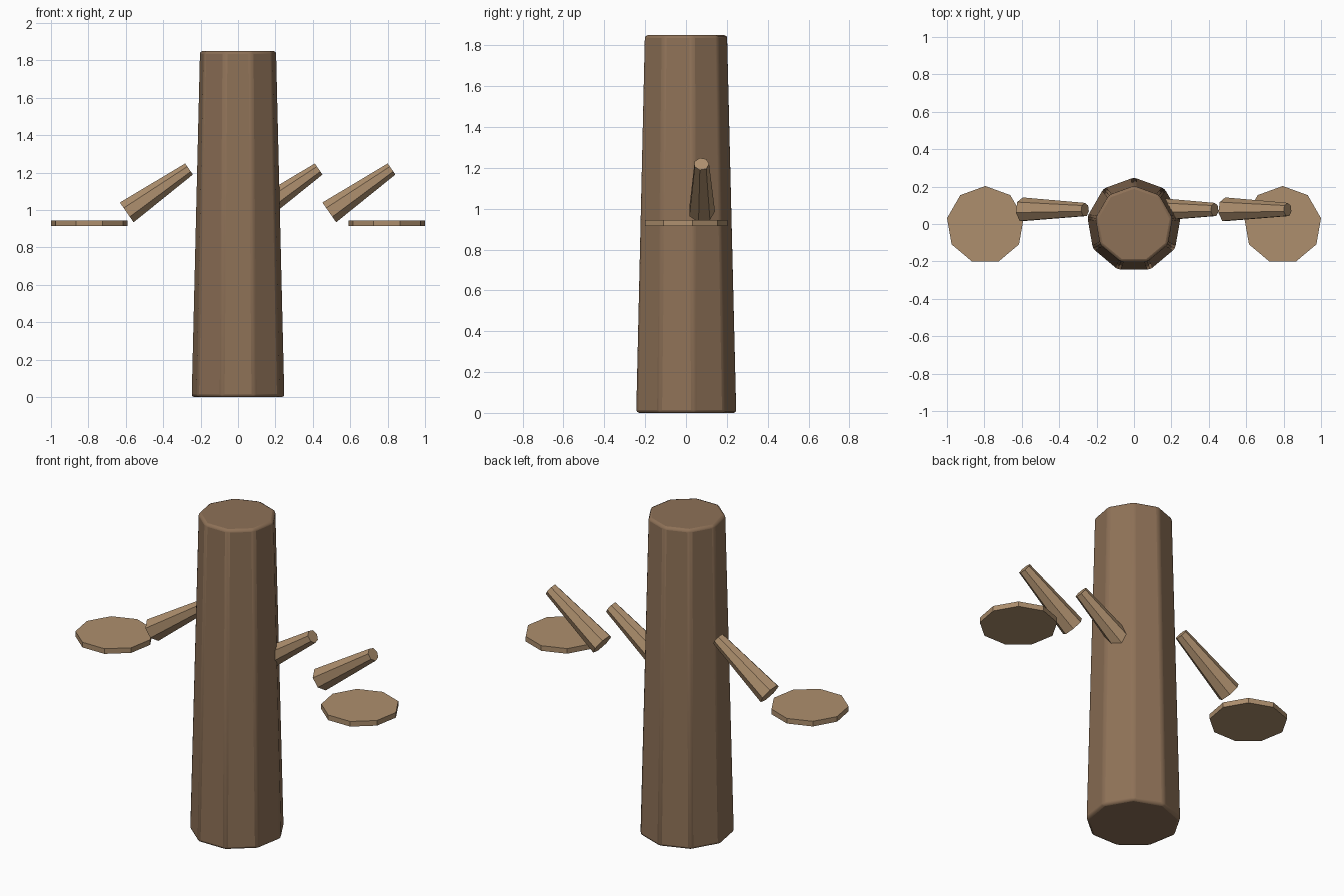
import bpy, math
from mathutils import Vector

if "Cube" in bpy.data.objects:
    bpy.data.objects.remove(bpy.data.objects["Cube"])


def material(name, rgb):
    m = bpy.data.materials.new(name)
    m.diffuse_color = (*rgb, 1)
    m.use_nodes = True
    m.node_tree.nodes["Principled BSDF"].inputs["Base Color"].default_value = m.diffuse_color
    return m


bark = material("bark", (0.27, 0.165, 0.095))
pale = material("pale_wood", (0.42, 0.275, 0.155))


def frustum(name, sides, start, end, r1, r2, mat):
    """Tapered prism running from start to end, tilted only about Y."""
    a, b = Vector(start), Vector(end)
    d = b - a
    bpy.ops.mesh.primitive_cone_add(vertices=sides, radius1=r1, radius2=r2,
                                    depth=d.length, location=(a + b) / 2,
                                    rotation=(0, math.atan2(d.x, d.z), 0))
    ob = bpy.context.object
    ob.name = name
    ob.data.materials.append(mat)
    return ob


# Nine-sided trunk with softened edges
trunk = frustum("trunk", 9, (0, -0.005, 0), (0, -0.005, 1.85), 0.254, 0.209, bark)
bevel = trunk.modifiers.new("soft_edges", "BEVEL")
bevel.width = 0.015
bevel.segments = 2
bevel.limit_method = 'ANGLE'
bpy.ops.object.shade_smooth_by_angle(angle=math.radians(30))

# Seven-sided tapered branches, all parallel
for label, dx in (("left", 0), ("middle", 0.693), ("right", 1.083)):
    frustum(label + "_branch", 7, (-0.595 + dx, 0.076, 0.987),
            (-0.262 + dx, 0.076, 1.219), 0.066, 0.037, pale)

# Flat nine-sided discs on both sides
for label, s in (("left", -1), ("right", 1)):
    frustum(label + "_disc", 9, (s * 0.795, -0.005, 0.914),
            (s * 0.795, -0.005, 0.944), 0.208, 0.208, pale)
